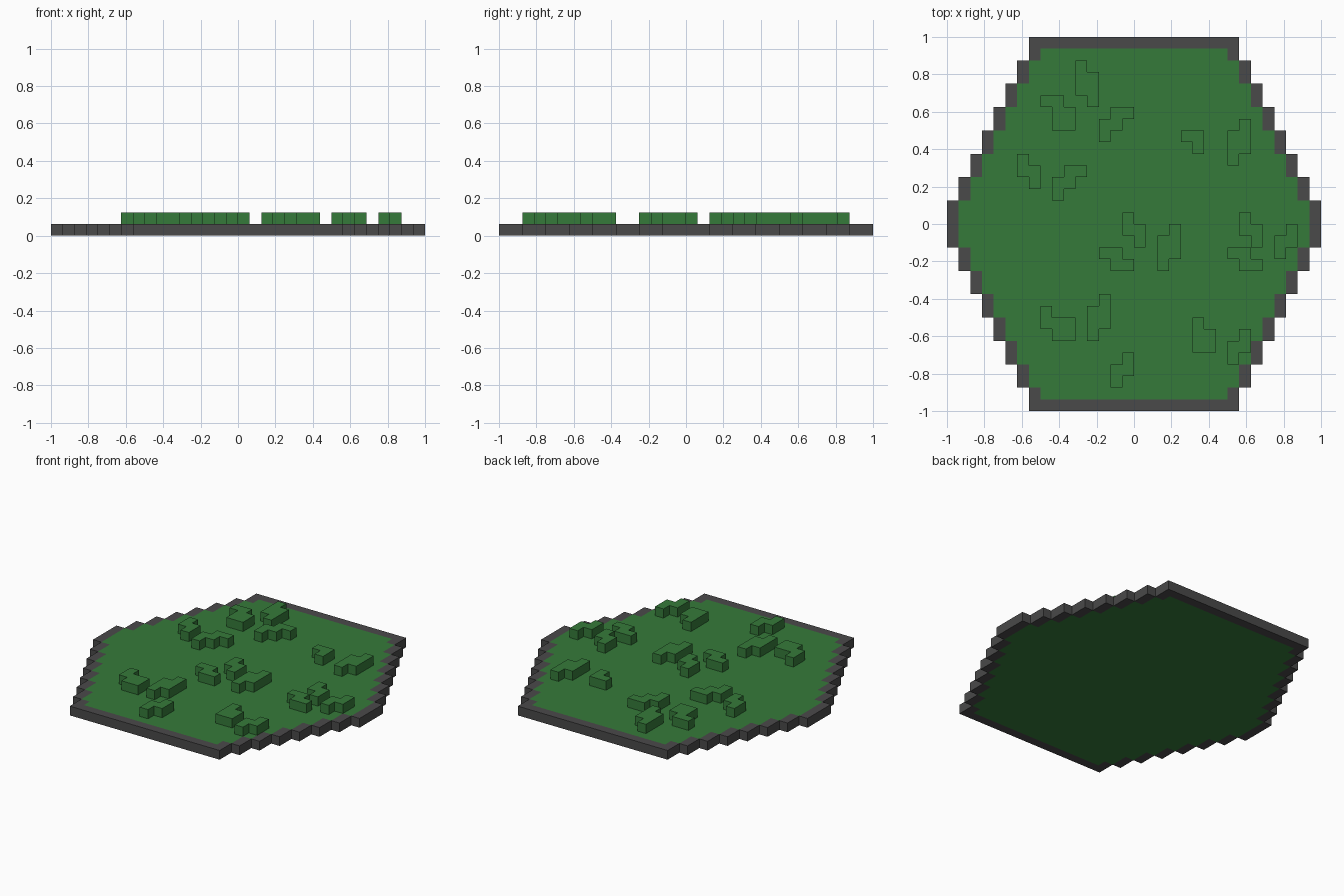
import bpy
import bmesh
from mathutils import Vector

cube = bpy.data.objects.get("Cube")
if cube:
    bpy.data.objects.remove(cube, do_unlink=True)

U = 1 / 16  # size of one block


def make_material(name, color):
    mat = bpy.data.materials.new(name)
    mat.use_nodes = True
    mat.diffuse_color = color
    bsdf = mat.node_tree.nodes["Principled BSDF"]
    bsdf.inputs["Base Color"].default_value = color
    bsdf.inputs["Roughness"].default_value = 0.9
    return mat


GREEN = make_material("grass green", (0.036, 0.195, 0.042, 1))
GREY = make_material("stone grey", (0.068, 0.067, 0.068, 1))


def build_blocks(name, cells, level, mat):
    """One-block-high solid over a set of (column, row) cells, outer faces only."""
    bm = bmesh.new()

    def face(*points):
        bm.faces.new([bm.verts.new(Vector(p) * U) for p in points])

    lo, hi = level, level + 1
    for x, y in sorted(cells):
        a, b, c, d = (x, y), (x + 1, y), (x + 1, y + 1), (x, y + 1)
        face(*[(*p, hi) for p in (a, b, c, d)])
        face(*[(*p, lo) for p in (d, c, b, a)])
        for (dx, dy), p, q in (((0, -1), a, b), ((1, 0), b, c),
                               ((0, 1), c, d), ((-1, 0), d, a)):
            if (x + dx, y + dy) not in cells:
                face((*p, lo), (*q, lo), (*q, hi), (*p, hi))
    bmesh.ops.remove_doubles(bm, verts=bm.verts, dist=1e-4)
    mesh = bpy.data.meshes.new(name)
    bm.to_mesh(mesh)
    bm.free()
    mesh.materials.append(mat)
    obj = bpy.data.objects.new(name, mesh)
    bpy.context.collection.objects.link(obj)
    return obj


# Stepped hexagonal plate: each pair of rows is one block narrower per side
ground, rim = set(), set()
for row in range(16):
    half = 16 - row // 2
    for col in range(half):
        target = rim if row == 15 or col == half - 1 else ground
        for x in (col, -col - 1):
            for y in (row, -row - 1):
                target.add((x, y))
build_blocks("ground", ground, 0, GREEN)
build_blocks("stone_rim", rim, 0, GREY)

# Grass tufts: pattern rows from back to front, then lower-left cells
TUFTS = [
    ("tall_rising", (".#", "##", "##", "#."), [(8, 5), (2, -4), (-4, -10)]),
    ("short_rising", (".#", "##", "#."), [(12, -3), (-2, -14), (8, -12)]),
    ("short_falling", ("#.", "##", ".#"), [(-10, 3), (-1, -2), (9, -2)]),
    ("tall_falling", ("#.", "##", "##", ".#"), [(-5, 10)]),
    ("flat_zigzag", ("##.", ".##"), [(-3, -4), (8, -4)]),
    ("staircase", (".##", "##.", "#.."), [(-3, 7), (-7, 2)]),
    ("wide_block", ("##.", ".##", ".##"), [(-8, 8)]),
    ("corner", ("##", ".#"), [(4, 6)]),
    ("side_block", ("#..", "###", ".##"), [(-8, -10)]),
    ("notched_block", ("#.", "##", "##"), [(5, -11)]),
]
for shape, pattern, places in TUFTS:
    for n, (cx, cy) in enumerate(places, 1):
        cells = {(cx + i, cy + j)
                 for j, line in enumerate(reversed(pattern))
                 for i, mark in enumerate(line) if mark == "#"}
        build_blocks(f"grass_tuft_{shape}_{n}", cells, 1, GREEN)
